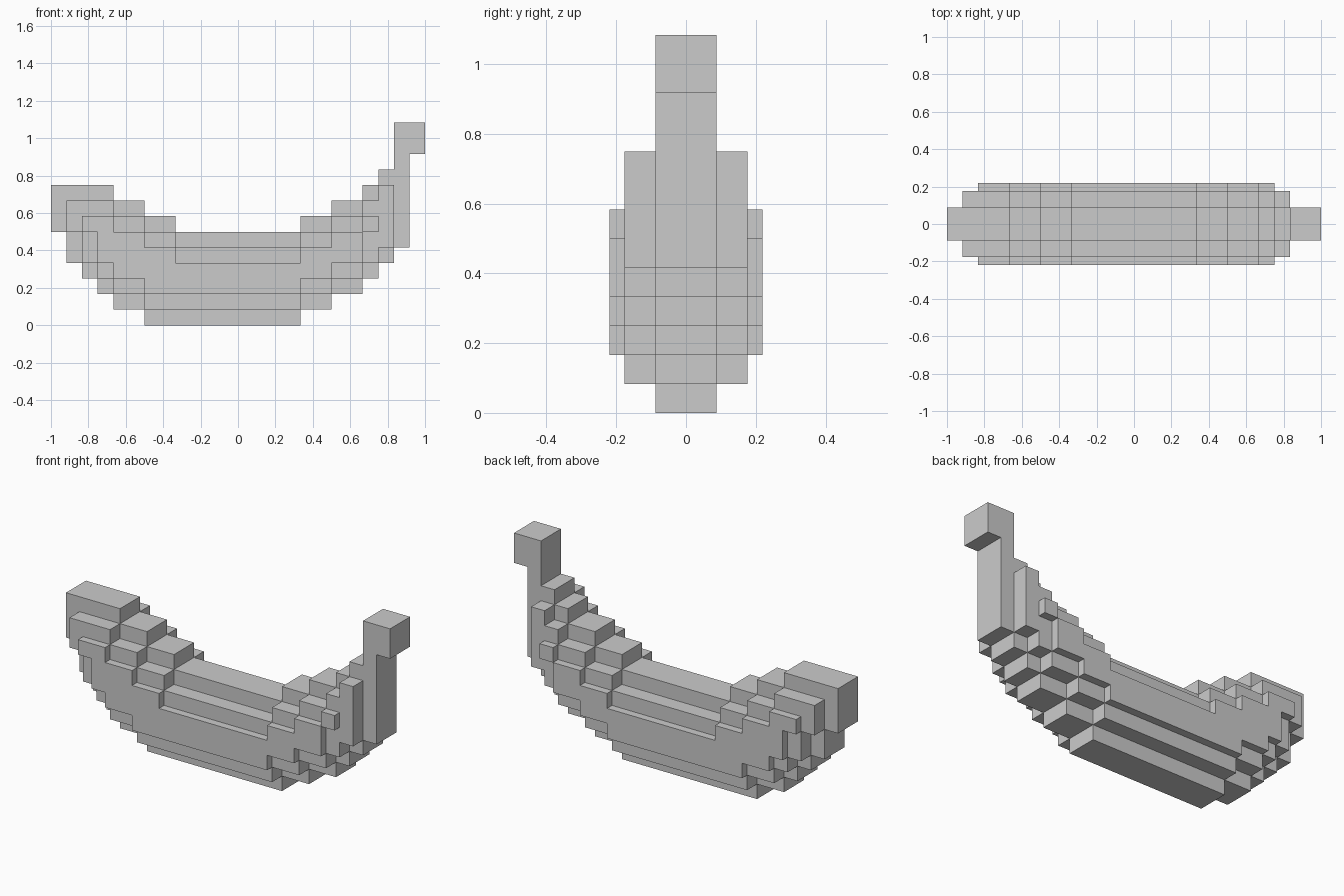
import bpy, bmesh

if "Cube" in bpy.data.objects:
    bpy.data.objects.remove(bpy.data.objects["Cube"])

U = 1 / 12  # voxel size


def slab(name, half, cols, end):
    """Extrude a stepped side profile; cols = (x start, z bottom, z top) in voxels."""
    ends = [c[0] for c in cols[1:]] + [end]
    low, high = [], []
    for (x, b, t), e in zip(cols, ends):
        low += [(x, b), (e, b)]
        high += [(x, t), (e, t)]
    pts = []
    for p in low + high[::-1]:
        if not pts or p != pts[-1]:
            pts.append(p)
    bm = bmesh.new()
    face = bm.faces.new([bm.verts.new((x * U, -half, z * U)) for x, z in pts])
    ext = bmesh.ops.extrude_face_region(bm, geom=[face])
    verts = [g for g in ext["geom"] if isinstance(g, bmesh.types.BMVert)]
    bmesh.ops.translate(bm, verts=verts, vec=(0, 2 * half, 0))
    bmesh.ops.recalc_face_normals(bm, faces=bm.faces)
    mesh = bpy.data.meshes.new(name)
    bm.to_mesh(mesh)
    bm.free()
    bpy.context.collection.objects.link(bpy.data.objects.new(name, mesh))


# Narrow core: full silhouette with the stem and its overhanging tip
slab("core_and_stem", 0.088, [
    (-12, 6, 9), (-11, 4, 9), (-10, 3, 9), (-9, 2, 9), (-8, 1, 8), (-6, 0, 7),
    (-4, 0, 6), (4, 1, 7), (6, 2, 8), (8, 3, 9), (9, 4, 10), (10, 5, 13),
    (11, 11, 13)], 12)

# Middle layer: one voxel smaller all round
slab("middle_layer", 0.176, [
    (-11, 6, 8), (-10, 4, 8), (-9, 3, 8), (-8, 2, 7), (-6, 1, 6), (-4, 1, 5),
    (4, 2, 6), (6, 3, 7), (8, 4, 8), (9, 5, 9)], 10)

# Thin outer layer: smaller again, with a separate little end block
slab("outer_layer", 0.22, [
    (-10, 6, 7), (-9, 4, 7), (-8, 3, 6), (-6, 2, 5), (-4, 2, 4),
    (4, 3, 5), (6, 4, 6)], 8)
slab("outer_end_block", 0.22, [(8, 6, 7)], 9)
